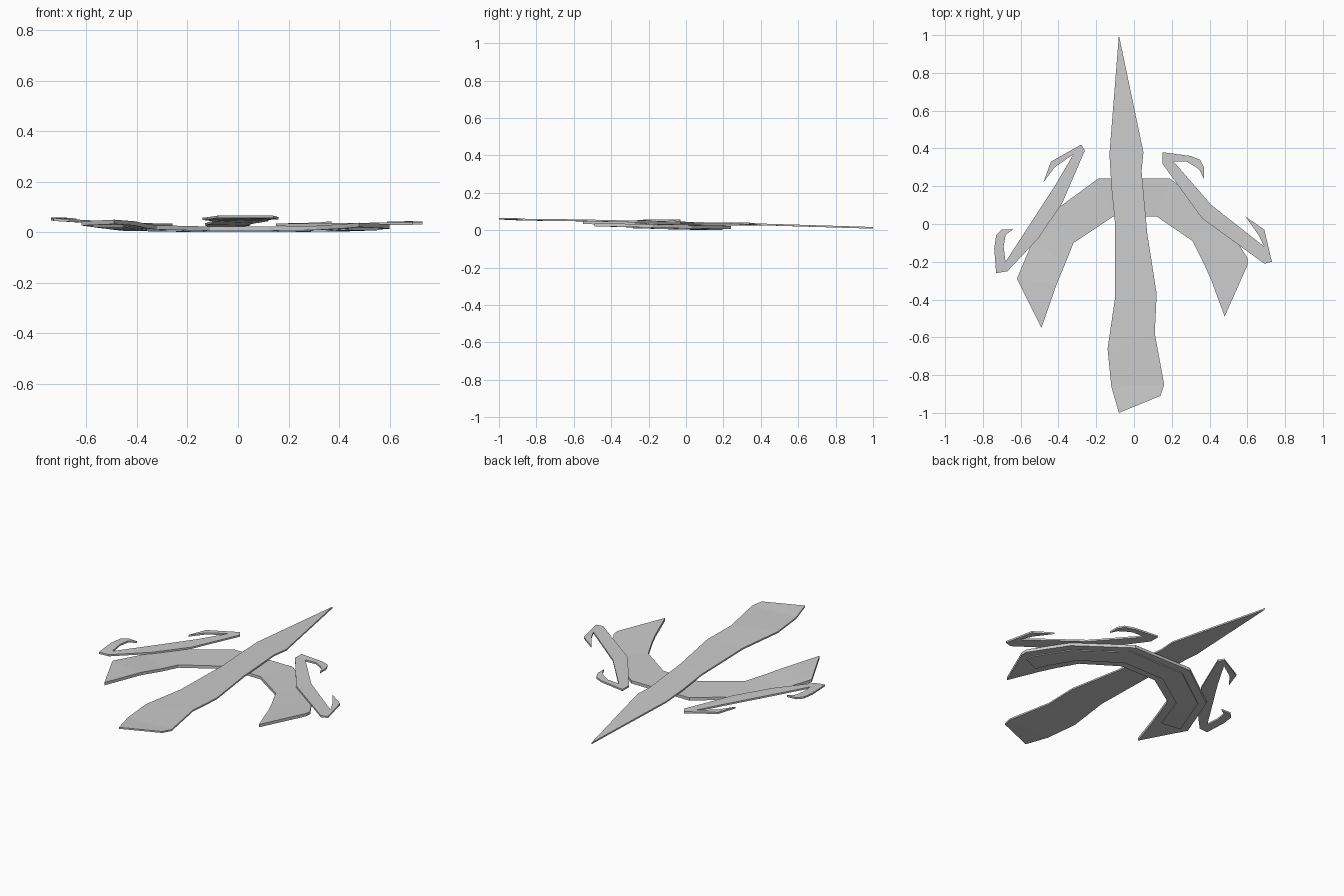
import bpy
import bmesh

cube = bpy.data.objects.get("Cube")
if cube:
    bpy.data.objects.remove(cube, do_unlink=True)

grey = bpy.data.materials.new("plain grey")
grey.use_nodes = True
colour = (0.6, 0.6, 0.6, 1)
grey.diffuse_color = colour
grey.node_tree.nodes["Principled BSDF"].inputs["Base Color"].default_value = colour


def ribbon(name, stations, thickness):
    """Thin strip; each station is outer x, outer y, inner x, inner y, top height, in hundredths."""
    bm = bmesh.new()
    rings = []
    for ox, oy, ix, iy, top in stations:
        low = top - thickness
        corners = [(ox, oy, top), (ix, iy, top), (ix, iy, low), (ox, oy, low)]
        rings.append([bm.verts.new([c / 100 for c in corner]) for corner in corners])
    for first, second in zip(rings, rings[1:]):
        for k in range(4):
            n = (k + 1) % 4
            bm.faces.new((first[k], first[n], second[n], second[k]))
    bm.faces.new(rings[0])
    bm.faces.new(rings[-1])
    # Close pointed ends and shared corners
    bmesh.ops.remove_doubles(bm, verts=bm.verts, dist=0.0005)
    bmesh.ops.dissolve_degenerate(bm, edges=bm.edges, dist=0.0005)
    bmesh.ops.recalc_face_normals(bm, faces=bm.faces)
    mesh = bpy.data.meshes.new(name)
    bm.to_mesh(mesh)
    bm.free()
    mesh.materials.append(grey)
    obj = bpy.data.objects.new(name, mesh)
    bpy.context.collection.objects.link(obj)
    return obj


def narrowed(stations, amount, drop):
    """Same path with both edges pulled towards the middle and lowered."""
    result = []
    for ox, oy, ix, iy, top in stations:
        dx, dy = (ix - ox) * amount, (iy - oy) * amount
        result.append((ox + dx, oy + dy, ix - dx, iy - dy, top - drop))
    return result


# Long central blade, rising gently towards its blunt end
ribbon("central_blade", [
    (-8, 100, -8, 100, 1.7),
    (-13, 37, 5, 38, 3.6),
    (-12, 20, 4, 28, 3.9),
    (-10, 0, 7, -5, 4.5),
    (-10, -39, 12, -37, 5.3),
    (-14, -66, 11, -58, 5.8),
    (-12, -86, 16, -85, 6.0),
    (-8, -100, 14, -91, 6.6),
], 0.9)

# Wide arch with pointed feet and a raised panel underneath
arch = [
    (-49, -55, -49, -55, 5.0),
    (-62, -29, -41, -32, 4.4),
    (-54, -10, -36, -20, 3.3),
    (-49, 2, -32, -10, 2.8),
    (-19, 24, -11, 4, 2.3),
    (19, 24, 12, 4, 2.3),
    (47, 3, 31, -9, 2.6),
    (60, -18, 37, -21, 3.0),
    (60, -22, 41, -30, 3.2),
    (48, -49, 48, -49, 3.8),
]
ribbon("arch", arch, 1.7)
ribbon("arch_under_panel", narrowed(arch[1:-1], 0.22, 1.5), 0.7)

# Side strokes, each with a hook at both ends
ribbon("left_side_stroke", [
    (37, 24, 37, 24, 4.2),
    (37, 30, 35, 28, 4.2),
    (35, 34, 33, 30, 4.0),
    (30, 36, 28, 33, 3.8),
    (15, 38, 21, 33, 3.5),
    (15, 32, 21, 33, 3.5),
    (36, 3, 41, 10, 3.6),
    (69, -21, 69, -12, 4.0),
    (73, -20, 69, -12, 4.2),
    (69, -3, 66, -6, 4.4),
    (59, 4, 59, 4, 4.2),
], 1.0)
ribbon("right_side_stroke", [
    (-48, 22, -48, 22, 4.0),
    (-44, 33, -42, 30, 3.8),
    (-28, 42, -32, 37, 3.4),
    (-26, 39, -32, 37, 3.4),
    (-38, 11, -42, 20, 3.7),
    (-51, -8, -55, 0, 4.4),
    (-67, -25, -68, -20, 5.2),
    (-73, -26, -68, -20, 5.5),
    (-74, -13, -69, -12, 5.8),
    (-73, -6, -68, -6, 5.8),
    (-70, -3, -67, -5, 5.7),
    (-64, -3, -64, -3, 5.5),
], 1.0)
